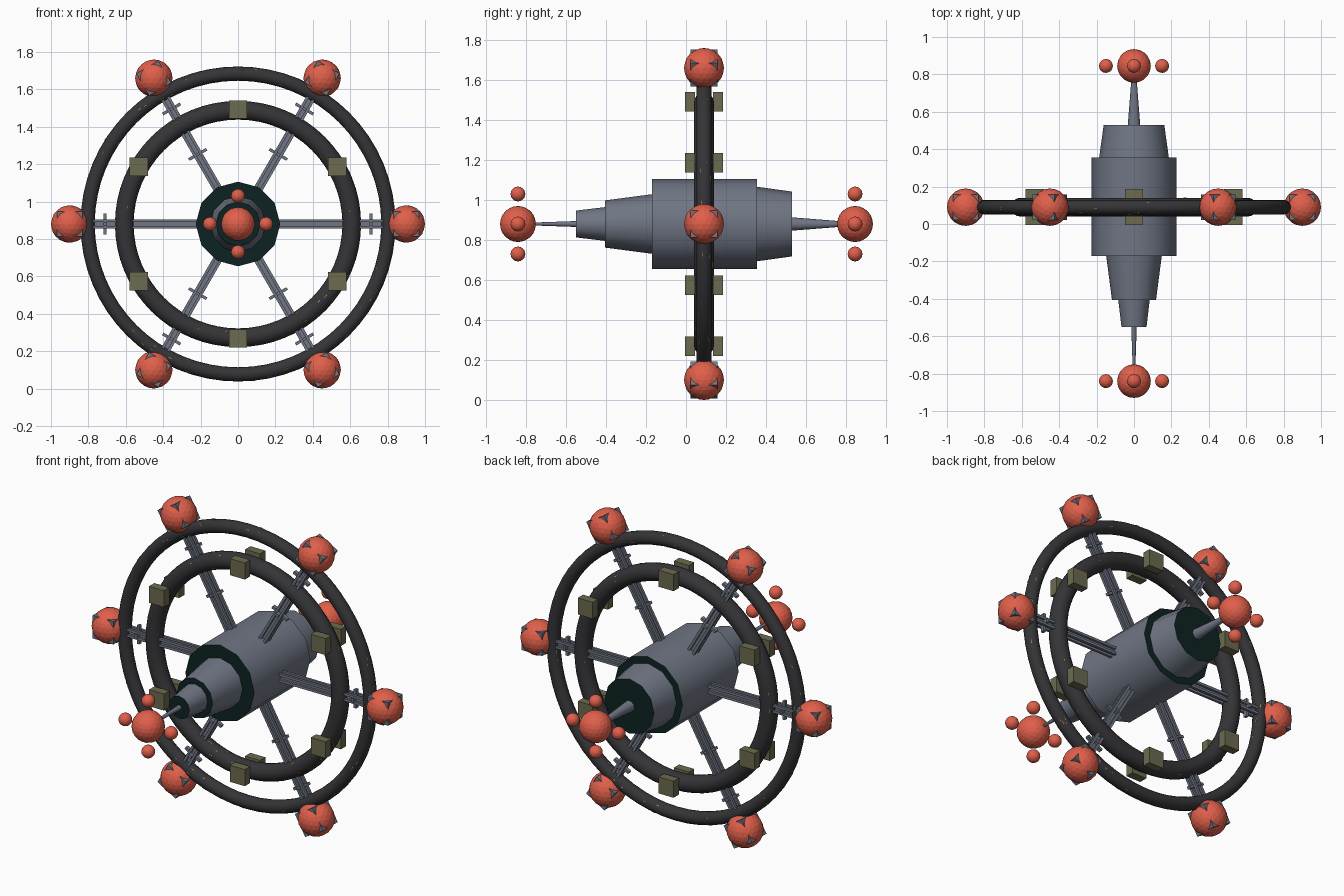
import bpy, bmesh, math, random
from mathutils import Matrix, Vector

if "Cube" in bpy.data.objects:
    bpy.data.objects.remove(bpy.data.objects["Cube"])


def material(name, r, g, b):
    m = bpy.data.materials.new(name)
    m.use_nodes = True
    m.diffuse_color = (r, g, b, 1)
    m.node_tree.nodes["Principled BSDF"].inputs["Base Color"].default_value = (r, g, b, 1)
    return m


GREY = material("hull grey", 0.16, 0.18, 0.23)
DARK = material("dark green cap", 0.004, 0.016, 0.016)
BLACK = material("ring charcoal", 0.035, 0.034, 0.038)
RED = material("sphere red", 0.75, 0.115, 0.07)
OLIVE = material("pod olive", 0.15, 0.145, 0.08)
YELLOW = material("window yellow", 0.45, 0.38, 0.05)

CENTRE = Vector((0, 0.09, 0.88))
ALONG_Y = Matrix.Rotation(-math.pi / 2, 4, "X")
BALL_RADIUS = 0.9


def finish(bm, name, *mats, smooth=False):
    mesh = bpy.data.meshes.new(name)
    bm.to_mesh(mesh)
    bm.free()
    for m in mats:
        mesh.materials.append(m)
    ob = bpy.data.objects.new(name, mesh)
    bpy.context.collection.objects.link(ob)
    if smooth:
        bpy.ops.object.select_all(action="DESELECT")
        ob.select_set(True)
        bpy.context.view_layer.objects.active = ob
        bpy.ops.object.shade_smooth_by_angle(angle=math.radians(40))
    return ob


def add_box(bm, frame, pos, size):
    bmesh.ops.create_cube(bm, size=1, matrix=frame @ Matrix.Translation(pos) @ Matrix.Diagonal((*size, 1)))


def add_ball(bm, pos, radius, detail=3):
    bmesh.ops.create_icosphere(bm, subdivisions=detail, radius=radius, matrix=Matrix.Translation(pos))


def spoke_frame(degrees):
    """Local x runs outward from the hub in the wheel plane."""
    return Matrix.Translation(CENTRE) @ Matrix.Rotation(-math.radians(degrees), 4, "Y")


def cone_along_y(name, y0, y1, r0, r1, sides=12):
    bm = bmesh.new()
    place = Matrix.Translation((0, (y0 + y1) / 2, CENTRE.z)) @ ALONG_Y
    bmesh.ops.create_cone(bm, cap_ends=True, segments=sides, radius1=r0, radius2=r1,
                          depth=y1 - y0, matrix=place)
    bm.normal_update()
    # end caps are dark
    for f in bm.faces:
        f.material_index = int(abs(f.normal.y) > 0.9)
    finish(bm, name, GREY, DARK, smooth=True)


# Hub sections and the two masts
cone_along_y("front_nose", -0.55, -0.39, 0.067, 0.086)
cone_along_y("front_section", -0.405, -0.16, 0.118, 0.15)
cone_along_y("hub_body", -0.17, 0.355, 0.226, 0.226)
cone_along_y("rear_section", 0.35, 0.53, 0.187, 0.162)
cone_along_y("front_mast", -0.8, -0.54, 0.006, 0.015)
cone_along_y("rear_mast", 0.52, 0.8, 0.034, 0.012)

# Mast ends: one large sphere with four small ones round it
for side, y in (("front", -0.84), ("rear", 0.845)):
    bm = bmesh.new()
    add_ball(bm, (0, y, CENTRE.z), 0.09)
    for k in range(4):
        a = k * math.pi / 2
        add_ball(bm, (0.15 * math.cos(a), y, CENTRE.z + 0.15 * math.sin(a)), 0.037)
    finish(bm, side + "_sensor_cluster", RED)


# Ring tubes
def ring(name, major, minor):
    bm = bmesh.new()
    bmesh.ops.create_circle(bm, segments=16, radius=minor, matrix=Matrix.Translation((major, 0, 0)))
    bmesh.ops.spin(bm, geom=bm.verts[:] + bm.edges[:], cent=(0, 0, 0), axis=(0, 1, 0),
                   angle=2 * math.pi, steps=64, use_merge=True)
    bmesh.ops.remove_doubles(bm, verts=bm.verts[:], dist=1e-5)
    bmesh.ops.recalc_face_normals(bm, faces=bm.faces[:])
    bmesh.ops.translate(bm, verts=bm.verts[:], vec=CENTRE)
    finish(bm, name, BLACK, smooth=True)


ring("outer_ring", 0.804, 0.038)
ring("inner_ring", 0.608, 0.05)

# Tiny lit windows scattered on the rings
random.seed(4)
bm = bmesh.new()
for major, minor, count in ((0.804, 0.038, 110), (0.608, 0.05, 45)):
    for _ in range(count):
        tube = spoke_frame(random.uniform(0, 360)) @ Matrix.Translation((major, 0, 0))
        tube = tube @ Matrix.Rotation(random.uniform(0, 2 * math.pi), 4, "Z")
        add_box(bm, tube, (minor, 0, 0), (0.002, 0.003, random.uniform(0.008, 0.025)))
finish(bm, "ring_windows", YELLOW)

# Spokes: four rails round a core, with cross braces, ending in a sphere
for k in range(6):
    frame = spoke_frame(60 * k)
    bm = bmesh.new()
    start, end = 0.15, BALL_RADIUS
    mid, length = (start + end) / 2, end - start
    add_box(bm, frame, (mid, 0, 0), (length, 0.022, 0.022))
    for sy in (-1, 1):
        for sz in (-1, 1):
            add_box(bm, frame, (mid, sy * 0.017, sz * 0.017), (length, 0.015, 0.015))
    for r in ((0.71,) if k % 3 == 0 else (0.43, 0.71)):
        add_box(bm, frame, (r, 0, 0), (0.016, 0.022, 0.11))
        add_box(bm, frame, (r, 0, 0), (0.016, 0.07, 0.022))
    # cube whose corners poke through the sphere
    add_box(bm, frame, (BALL_RADIUS, 0, 0), (0.136, 0.136, 0.136))
    finish(bm, f"spoke_{k + 1}", GREY)

    bm = bmesh.new()
    add_ball(bm, frame @ Vector((BALL_RADIUS, 0, 0)), 0.1)
    finish(bm, f"spoke_sphere_{k + 1}", RED)

# Upright pods on both faces of the inner ring
bm = bmesh.new()
for k in range(6):
    pos = spoke_frame(30 + 60 * k) @ Vector((0.612, 0, 0))
    for side in (-1, 1):
        add_box(bm, Matrix.Translation(pos), (0, side * 0.071, 0), (0.098, 0.05, 0.098))
finish(bm, "ring_pods", OLIVE)
